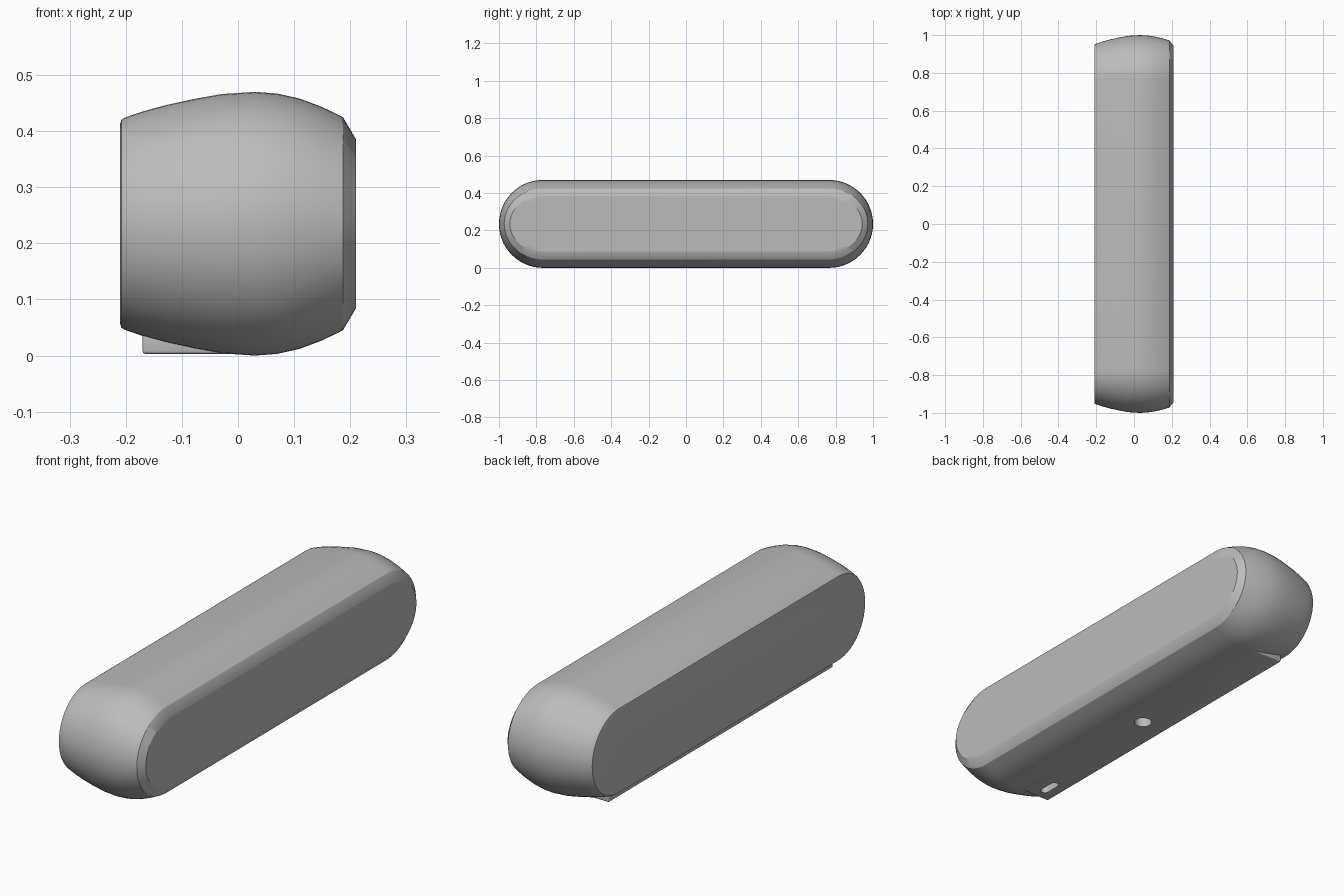
import bpy, bmesh
from math import sin, cos, pi, radians

cube = bpy.data.objects.get("Cube")
if cube:
    bpy.data.objects.remove(cube, do_unlink=True)

MID_Z = 0.235      # height of the body's centre line
SPINE = 0.765      # half length of the straight part

grey = bpy.data.materials.new("satin_grey")
grey.use_nodes = True
grey.diffuse_color = (0.5, 0.5, 0.5, 1)
grey.node_tree.nodes["Principled BSDF"].inputs["Base Color"].default_value = (0.5, 0.5, 0.5, 1)


def make_object(name, bm):
    bmesh.ops.recalc_face_normals(bm, faces=bm.faces)
    mesh = bpy.data.meshes.new(name)
    bm.to_mesh(mesh)
    bm.free()
    mesh.materials.append(grey)
    obj = bpy.data.objects.new(name, mesh)
    bpy.context.collection.objects.link(obj)
    return obj


def stadium_ring(bm, x, rz, ry, steps=28):
    """Long rounded outline at one x, with separate end and height radii."""
    ring = []
    for side in (1, -1):
        for i in range(steps + 1):
            a = pi * i / steps
            ring.append(bm.verts.new((x, side * (SPINE + ry * sin(a)),
                                      MID_Z + side * rz * cos(a))))
    return ring


def loft(name, sections):
    bm = bmesh.new()
    rings = [stadium_ring(bm, *s) for s in sections]
    for a, b in zip(rings, rings[1:]):
        for i in range(len(a)):
            j = (i + 1) % len(a)
            bm.faces.new((a[i], a[j], b[j], b[i]))
    bm.faces.new(rings[0])
    bm.faces.new(rings[-1])
    return make_object(name, bm)


def cutter(name, centre, radius, depth, axis, slot=0):
    """Round drill, optionally stretched along y into a slot."""
    bm = bmesh.new()
    bmesh.ops.create_cone(bm, cap_ends=True, segments=32, radius1=radius,
                          radius2=radius, depth=depth)
    for v in bm.verts:
        if abs(v.co.y) > 1e-5:
            v.co.y += slot if v.co.y > 0 else -slot
        if axis == "x":
            v.co = (v.co.z, v.co.y, v.co.x)
        v.co.x += centre[0]
        v.co.y += centre[1]
        v.co.z += centre[2]
    obj = make_object(name, bm)
    obj.hide_render = True
    return obj


def activate(obj):
    bpy.ops.object.select_all(action="DESELECT")
    obj.select_set(True)
    bpy.context.view_layer.objects.active = obj


# Bulging housing: x, half height, end radius
body = loft("housing", [
    (-0.21, 0.178, 0.178), (-0.208, 0.185, 0.185), (-0.202, 0.189, 0.189),
    (-0.17, 0.200, 0.200), (-0.13, 0.211, 0.211), (-0.08, 0.222, 0.222),
    (-0.03, 0.231, 0.231), (0.03, 0.235, 0.235), (0.07, 0.232, 0.233),
    (0.11, 0.223, 0.227), (0.15, 0.208, 0.218), (0.187, 0.190, 0.207),
    (0.21, 0.151, 0.177), (0.21, 0.145, 0.085)])

# Flat mounting foot under the housing
bm = bmesh.new()
bmesh.ops.create_cube(bm, size=1)
for v in bm.verts:
    v.co = (-0.06 + v.co.x * 0.22, v.co.y * 1.56, 0.0265 + v.co.z * 0.047)
bmesh.ops.bevel(bm, geom=bm.edges[:], offset=0.005, segments=3,
                profile=0.5, affect="EDGES")
foot = make_object("mounting_foot", bm)

# Screw holes in the back, cable hole and slot underneath
under = [cutter("cable_hole_cutter", (-0.05, 0, 0.02), 0.037, 0.12, "z"),
         cutter("slot_cutter", (-0.105, -0.69, 0.02), 0.018, 0.12, "z", 0.032)]
back = [cutter("screw_hole_cutter", (-0.21, s * 0.76, MID_Z), 0.03, 0.12, "x")
        for s in (1, -1)]

for obj, cutters in ((body, under + back), (foot, under)):
    activate(obj)
    for c in cutters:
        mod = obj.modifiers.new("hole", "BOOLEAN")
        mod.operation = "DIFFERENCE"
        mod.solver = "EXACT"
        mod.object = c
        bpy.ops.object.modifier_apply(modifier=mod.name)
    bpy.ops.object.shade_smooth_by_angle(angle=radians(32))
for c in under + back:
    bpy.data.objects.remove(c, do_unlink=True)
